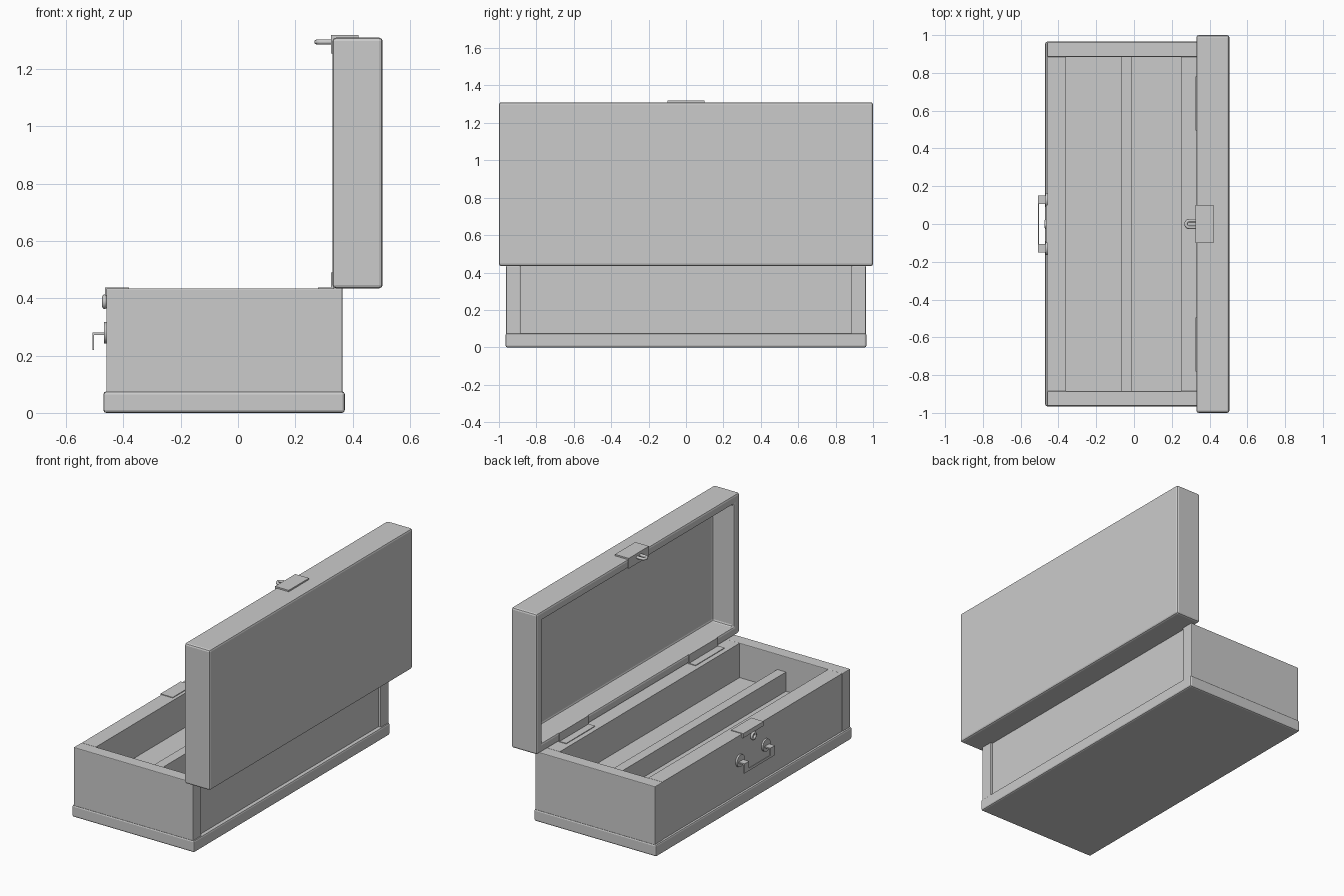
import bpy, bmesh, math
from mathutils import Matrix

if "Cube" in bpy.data.objects:
    bpy.data.objects.remove(bpy.data.objects["Cube"])

grey = bpy.data.materials.new("plain grey")
grey.diffuse_color = (0.6, 0.6, 0.6, 1)
grey.use_nodes = True
grey.node_tree.nodes["Principled BSDF"].inputs["Base Color"].default_value = grey.diffuse_color


def finish(bm, name, bevel=0):
    bmesh.ops.recalc_face_normals(bm, faces=bm.faces)
    me = bpy.data.meshes.new(name)
    bm.to_mesh(me)
    bm.free()
    me.materials.append(grey)
    ob = bpy.data.objects.new(name, me)
    bpy.context.collection.objects.link(ob)
    if bevel:
        mod = ob.modifiers.new("bevel", 'BEVEL')
        mod.width, mod.segments, mod.limit_method = bevel, 2, 'ANGLE'
    return ob


def box(name, x, y, z, bevel=0):
    """Box given by its (min, max) range on each axis."""
    bm = bmesh.new()
    bmesh.ops.create_cube(bm, size=1)
    for v in bm.verts:
        v.co = [r[0] + (c + 0.5) * (r[1] - r[0]) for c, r in zip(v.co, (x, y, z))]
    return finish(bm, name, bevel)


def disc(name, x, y, z, radius):
    """Round boss whose axis runs along x."""
    bm = bmesh.new()
    m = Matrix.Translation(((x[0] + x[1]) / 2, y, z)) @ Matrix.Rotation(math.pi / 2, 4, 'Y')
    bmesh.ops.create_cone(bm, cap_ends=True, segments=24, radius1=radius, radius2=radius,
                          depth=x[1] - x[0], matrix=m)
    ob = finish(bm, name)
    smooth(ob)
    return ob


def smooth(ob):
    bpy.ops.object.select_all(action='DESELECT')
    ob.select_set(True)
    bpy.context.view_layer.objects.active = ob
    bpy.ops.object.shade_smooth_by_angle()


def loop(name, points, radius, cyclic=False):
    """Round bar bent along a path."""
    cu = bpy.data.curves.new(name, 'CURVE')
    cu.dimensions, cu.bevel_depth, cu.bevel_resolution = '3D', radius, 2
    cu.use_fill_caps = True
    sp = cu.splines.new('POLY')
    sp.points.add(len(points) - 1)
    for p, co in zip(sp.points, points):
        p.co = (*co, 1)
    sp.use_cyclic_u = cyclic
    cu.materials.append(grey)
    ob = bpy.data.objects.new(name, cu)
    bpy.context.collection.objects.link(ob)


# Box: plinth, walls, raised floor and divider
box("plinth", (-0.47, 0.373), (-0.965, 0.965), (0, 0.075), 0.01)
for s in (-1, 1):
    box("end_wall", (-0.46, 0.365), sorted((s * 0.885, s * 0.962)), (0.07, 0.435), 0.004)
box("front_wall", (-0.457, -0.36), (-0.885, 0.885), (0.07, 0.434))
box("back_wall", (0.25, 0.35), (-0.885, 0.885), (0.07, 0.434))
box("inner_floor", (-0.36, 0.25), (-0.885, 0.885), (0.07, 0.22))
box("divider", (-0.07, -0.01), (-0.885, 0.885), (0.22, 0.34))

# Lid: block hollowed from its open side
bm = bmesh.new()
bmesh.ops.create_cube(bm, size=1)
for v in bm.verts:
    v.co = (0.4175 + v.co.x * 0.175, v.co.y * 2, 0.8725 + v.co.z * 0.875)
rim = min(bm.faces, key=lambda f: f.calc_center_median().x)
bmesh.ops.inset_region(bm, faces=[rim], thickness=0.078)
new = bmesh.ops.extrude_discrete_faces(bm, faces=[rim])["faces"][0]
for v in new.verts:
    v.co.x = 0.478
finish(bm, "lid", 0.012)

# Hinges: a leaf on the back wall and a leaf on the lid rim
for s in (-1, 1):
    y = sorted((s * 0.495, s * 0.78))
    box("hinge_lower_leaf", (0.28, 0.335), y, (0.43, 0.438))
    box("hinge_upper_leaf", (0.325, 0.333), y, (0.435, 0.49))

# Lid latch: folded plate and staple
box("latch_top_plate", (0.325, 0.42), (-0.1, 0.1), (1.308, 1.319))
box("latch_front_plate", (0.325, 0.333), (-0.1, 0.1), (1.255, 1.319))
arc = [(0.293 - 0.018 * math.sin(a), 0.018 * math.cos(a), 1.295)
       for a in [i * math.pi / 8 for i in range(9)]]
loop("latch_staple", [(0.33, 0.018, 1.295)] + arc + [(0.33, -0.018, 1.295)], 0.009)

# Lock: folded plate on the front wall and its ring
box("lock_top_plate", (-0.465, -0.38), (-0.1, 0.1), (0.43, 0.438))
box("lock_front_plate", (-0.465, -0.457), (-0.1, 0.1), (0.41, 0.438))
ring = [(-0.466, 0.018 * math.cos(i * math.pi / 8), 0.388 + 0.018 * math.sin(i * math.pi / 8))
        for i in range(16)]
loop("lock_ring", ring, 0.008, True)

# Carrying handle: two bosses, two arms and a flat drop bail
for s in (-1, 1):
    y = sorted((s * 0.105, s * 0.15))
    disc("handle_boss", (-0.468, -0.455), s * 0.127, 0.28, 0.038)
    box("handle_arm", (-0.508, -0.46), y, (0.272, 0.28))
    box("handle_leg", (-0.508, -0.502), y, (0.22, 0.28))
box("handle_bar", (-0.508, -0.502), (-0.105, 0.105), (0.22, 0.236))
